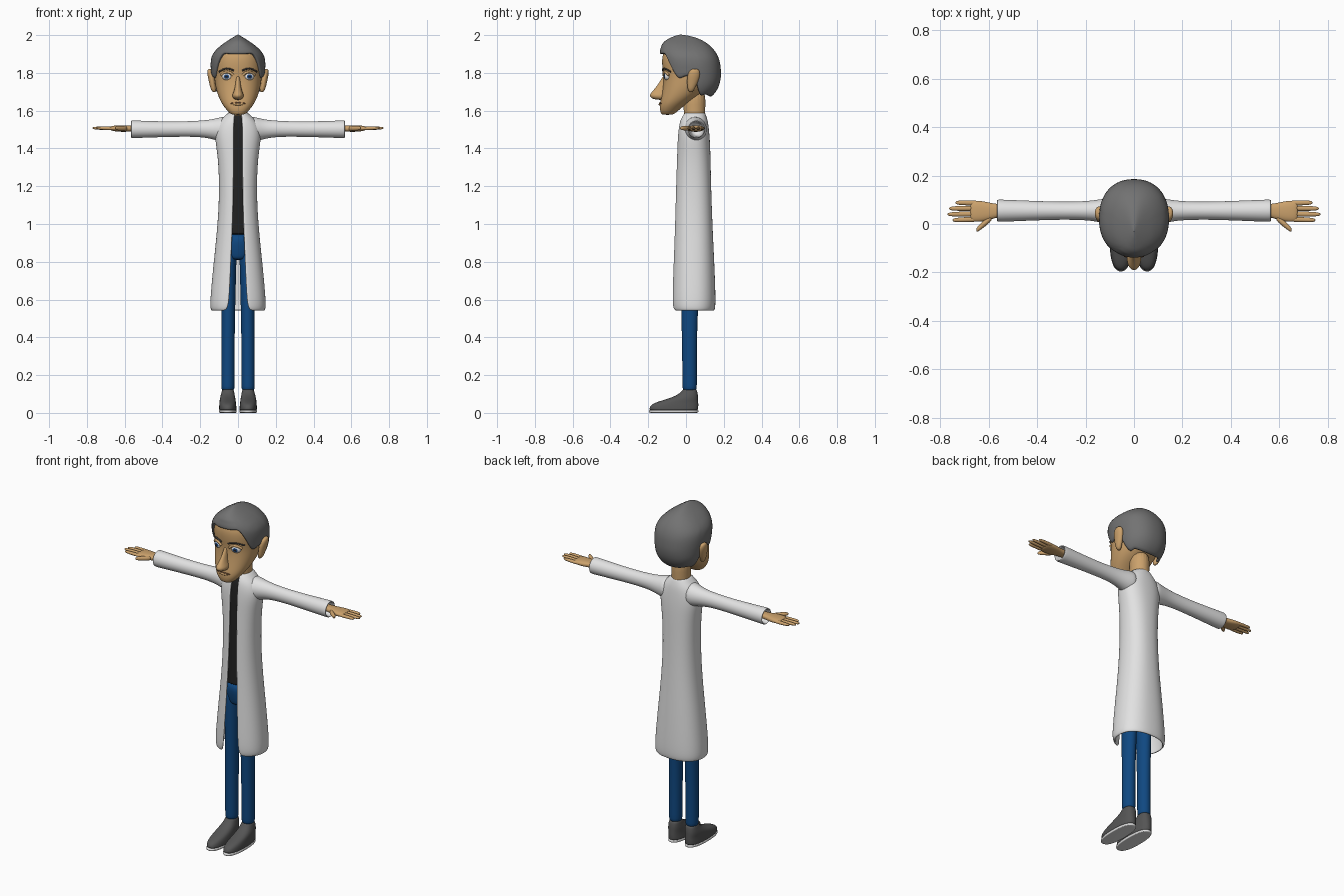
import bpy, bmesh, math
from mathutils import Vector


def material(name, r, g, b):
    m = bpy.data.materials.new(name)
    m.diffuse_color = (r, g, b, 1)
    return m


SKIN = material("skin", 0.60, 0.36, 0.15)
HAIR = material("grey_hair", 0.17, 0.17, 0.17)
COAT = material("white_coat", 0.76, 0.76, 0.76)
SHIRT = material("black_shirt", 0.015, 0.015, 0.015)
JEANS = material("blue_jeans", 0.005, 0.065, 0.22)
SHOE = material("dark_grey_shoe", 0.09, 0.09, 0.09)
WHITE = material("eye_white", 0.8, 0.8, 0.8)
IRIS = material("blue_iris", 0.01, 0.06, 0.22)
BROW = material("dark_brow", 0.06, 0.055, 0.05)
LIP = material("lip_line", 0.28, 0.13, 0.06)


def interp(table, t):
    """Linear lookup in rows of (t, values...)."""
    if t <= table[0][0]:
        return table[0][1:]
    for p, q in zip(table, table[1:]):
        if t <= q[0]:
            f = (t - p[0]) / (q[0] - p[0])
            return [u + (v - u) * f for u, v in zip(p[1:], q[1:])]
    return table[-1][1:]


def oval(th, a0, a1, b0, b1, p):
    """Point on a superellipse; th = 0 lies at b0."""
    s, c = math.sin(th), -math.cos(th)
    f = lambda v: math.copysign(abs(v) ** (2 / p), v)
    return ((a0 + a1) / 2 + (a1 - a0) / 2 * f(s), (b0 + b1) / 2 + (b1 - b0) / 2 * f(c))


def surface(name, rows, mat, closed=True, mirror=False, solid=0.0, sub=2):
    """Skin a list of point rows into a smooth object."""
    bm = bmesh.new()
    vs = [[bm.verts.new(p) for p in r] for r in rows]
    n = len(rows[0])
    for lo, hi in zip(vs, vs[1:]):
        for i in range(n if closed else n - 1):
            k = (i + 1) % n
            bm.faces.new((lo[i], lo[k], hi[k], hi[i]))
    if closed and not solid:
        bm.faces.new(vs[0][::-1])
        bm.faces.new(vs[-1])
        bmesh.ops.recalc_face_normals(bm, faces=bm.faces)
    bmesh.ops.remove_doubles(bm, verts=bm.verts, dist=0.00005)
    me = bpy.data.meshes.new(name)
    bm.to_mesh(me)
    bm.free()
    me.materials.append(mat)
    for f in me.polygons:
        f.use_smooth = True
    ob = bpy.data.objects.new(name, me)
    bpy.context.collection.objects.link(ob)
    if mirror:
        ob.modifiers.new("mirror", 'MIRROR').use_mirror_merge = False
    if solid:
        s = ob.modifiers.new("thickness", 'SOLIDIFY')
        s.thickness, s.offset = solid, -1
    if sub:
        m = ob.modifiers.new("smooth", 'SUBSURF')
        m.levels = m.render_levels = sub
    return ob


def loft(name, rings, mat, axis='z', p=2.0, n=20, **kw):
    """Rings of (t, a0, a1, b0, b1): along z a=x b=y, along x a=y b=z."""
    rows = []
    for t, *e in rings:
        pts = [oval(2 * math.pi * i / n, *e, p) for i in range(n)]
        rows.append([(a, b, t) if axis == 'z' else (t, a, b) for a, b in pts])
    return surface(name, rows, mat, **kw)


def upright(table):
    """(z, half width, y front, y back) -> centred rings."""
    return [(z, -w, w, f, b) for z, w, f, b in table]


# Head, nose, ears and neck
HEAD = [(1.578, .025, -.122, -.075), (1.583, .042, -.133, -.06), (1.61, .066, -.14, -.03),
        (1.64, .088, -.138, .01), (1.68, .107, -.13, .07), (1.73, .121, -.122, .12),
        (1.78, .127, -.118, .145), (1.82, .13, -.126, .15), (1.88, .128, -.13, .145),
        (1.92, .105, -.115, .12), (1.95, .06, -.085, .07), (1.96, .02, -.05, .02)]
loft("head", upright(HEAD), SKIN, p=2.2, n=24)
loft("nose", upright([(1.785, .008, -.122, -.09), (1.765, .012, -.132, -.09), (1.73, .015, -.155, -.09),
                      (1.70, .023, -.181, -.09), (1.682, .032, -.196, -.09), (1.665, .027, -.185, -.09),
                      (1.657, .012, -.155, -.1)]), SKIN, n=16)
loft("ear", [(1.697, .118, .132, .018, .032), (1.71, .115, .145, .008, .045), (1.75, .118, .154, .004, .064),
             (1.79, .122, .163, .006, .077), (1.813, .128, .163, .018, .072), (1.822, .138, .156, .035, .06)],
     SKIN, n=12, mirror=True)
loft("neck", upright([(1.52, .055, -.01, .105), (1.60, .048, -.012, .1), (1.72, .06, -.02, .11)]), SKIN)


def face_y(x, z):
    w, f, b = interp(HEAD, z)
    return (f + b) / 2 - (b - f) / 2 * max(0, 1 - (abs(x) / w) ** 2.2) ** (1 / 2.2)


# Eyes: white, iris and pupil chosen by angle from the viewing axis
for side in (-1, 1):
    bm = bmesh.new()
    bmesh.ops.create_uvsphere(bm, u_segments=28, v_segments=24, radius=1)
    for f in bm.faces:
        ang = math.degrees(f.calc_center_median().angle(Vector((0, 0, 1))))
        f.material_index = 2 if ang < 14 else 1 if ang < 30 else 0
        f.smooth = True
    me = bpy.data.meshes.new("eye")
    bm.to_mesh(me)
    bm.free()
    for m in (WHITE, IRIS, SHIRT):
        me.materials.append(m)
    eye = bpy.data.objects.new("eye", me)
    bpy.context.collection.objects.link(eye)
    eye.location = (side * .056, face_y(.056, 1.78) + .012, 1.781)
    eye.rotation_euler = (math.pi / 2, 0, side * .25)
    eye.scale = (.029, .022, .022)


def strip(name, pts, mat, r):
    """Thin tube lying on the face."""
    cu = bpy.data.curves.new(name, 'CURVE')
    cu.dimensions, cu.bevel_depth, cu.bevel_resolution = '3D', r, 2
    cu.use_fill_caps = True
    sp = cu.splines.new('POLY')
    sp.points.add(len(pts) - 1)
    for q, (x, z) in zip(sp.points, pts):
        q.co = (x, face_y(x, z) - .001, z, 1)
    cu.materials.append(mat)
    bpy.context.collection.objects.link(bpy.data.objects.new(name, cu))


# Eyebrows, upper eyelids and mouth
for s in (-1, 1):
    strip("eyebrow", [(s * x, z) for x, z in ((.022, 1.812), (.04, 1.82), (.06, 1.823), (.08, 1.818), (.1, 1.806))], BROW, .0045)
    strip("eyelid", [(s * x, z) for x, z in ((.026, 1.788), (.04, 1.801), (.056, 1.805), (.072, 1.802), (.088, 1.787))], SKIN, .007)
strip("mouth", [(x / 100, 1.643 - abs(x) * .0012) for x in (-4, -3, -2, -1, 0, 1, 2, 3, 4)], LIP, .003)
strip("lower_lip", [(x / 100, 1.633 + abs(x) * .001) for x in (-2.5, -1.5, 0, 1.5, 2.5)], SKIN, .006)

# Hair: cap whose lower edge follows a hairline, rising to a ridge
CAP = [(1.66, .095, -.06, .125), (1.70, .122, -.09, .16), (1.74, .135, -.11, .18), (1.79, .142, -.125, .187),
       (1.85, .146, -.135, .182), (1.89, .14, -.14, .17), (1.92, .12, -.138, .152), (1.95, .086, -.128, .122),
       (1.97, .056, -.112, .092), (1.985, .032, -.085, .06), (1.997, .012, -.055, .015), (2.003, 0, -.03, -.03)]
LINE = [(-.14, 1.90), (-.105, 1.905), (-.085, 1.845), (-.06, 1.785), (-.045, 1.765), (0, 1.785), (.035, 1.78),
        (.06, 1.70), (.09, 1.67), (.125, 1.682), (.19, 1.667)]
N, M = 56, 16
rows = []
for j in range(M + 1):
    row = []
    for i in range(N):
        th = 2 * math.pi * i / N
        zb = interp(LINE, .025 - .163 * math.cos(th))[0]
        z = zb + (2.003 - zb) * math.sin(j / M * math.pi / 2)
        w, f, b = interp(CAP, z)
        row.append((*oval(th, -w, w, f, b, 2.25), z))
    rows.append(row)
surface("hair", rows, HAIR, solid=.018, sub=1)

# Coat body: open down the front; last value is the half width of the opening
BODY = [(.54, .142, -.07, .15, .068), (.56, .148, -.077, .156, .053), (.62, .146, -.078, .157, .046),
        (.80, .129, -.07, .15, .038), (1.0, .107, -.062, .14, .03), (1.2, .098, -.056, .133, .025),
        (1.36, .107, -.05, .13, .024), (1.44, .121, -.047, .127, .024), (1.50, .122, -.042, .122, .023),
        (1.545, .1, -.034, .116, .022), (1.57, .072, -.022, .108, .02), (1.592, .05, -.008, .1, .018)]
rows = []
for z, w, f, b, g in BODY:
    t0 = math.asin((g / w) ** 1.15)
    rows.append([(*oval(t0 + (2 * math.pi - 2 * t0) * i / 32, -w, w, f, b, 2.3), z) for i in range(33)])
surface("coat_body", rows, COAT, closed=False, solid=.012)

# Sleeves with hollow cuffs
loft("sleeve", [(.055, -.02, .115, 1.43, 1.575), (.10, -.008, .11, 1.438, 1.564), (.14, .008, .102, 1.45, 1.554),
                (.20, .016, .094, 1.461, 1.547), (.30, .018, .092, 1.462, 1.543), (.42, .014, .096, 1.459, 1.544),
                (.555, .008, .102, 1.454, 1.549), (.567, .009, .101, 1.455, 1.548), (.566, .018, .092, 1.464, 1.539),
                (.50, .02, .09, 1.466, 1.537)], COAT, axis='x', mirror=True)

# Hands
loft("palm", [(.49, .032, .082, 1.488, 1.524), (.57, .028, .082, 1.49, 1.522), (.60, .014, .09, 1.487, 1.522),
              (.64, .008, .097, 1.489, 1.522), (.665, .01, .096, 1.493, 1.52), (.678, .018, .09, 1.497, 1.515)],
     SKIN, axis='x', p=2.4, mirror=True)


def digit(name, x0, y0, x1, y1, r):
    rings = []
    for t, k in ((0, .9), (.35, 1), (.7, .92), (.92, .75), (1, .35)):
        y, z = y0 + (y1 - y0) * t, 1.505 + .003 * t
        rings.append((x0 + (x1 - x0) * t, y - r * k, y + r * k, z - r * k * .85, z + r * k * .85))
    loft(name, rings, SKIN, axis='x', n=10, mirror=True)


for y0, y1, tip in ((.087, .088, .738), (.065, .064, .765), (.042, .04, .771), (.02, .016, .75)):
    digit("finger", .64, y0, tip, y1, .0115)
digit("thumb", .585, .03, .652, -.026, .016)

# Shirt inside the coat
shirt = [(z, w - .02, f + .007, b - .016) for z, w, f, b in
         [(t, *interp(BODY, t)[:3]) for t in (.945, .95, 1.0, 1.1, 1.2, 1.36, 1.44, 1.5, 1.545, 1.57, 1.58)]]
loft("shirt", upright(shirt), SHIRT, p=2.3)

# Jeans
loft("hips", upright([(.81, .05, -.025, .075), (.825, .078, -.035, .09), (.88, .085, -.045, .1), (.955, .083, -.05, .1)]), JEANS)
loft("trouser_leg", [(.118, .019, .088, -.018, .057), (.13, .018, .089, -.019, .058), (.35, .018, .088, -.021, .057),
                     (.6, .014, .087, -.027, .065), (.85, .006, .087, -.035, .085), (.88, .01, .08, -.03, .08)],
     JEANS, mirror=True)

# Shoes and soles
loft("shoe", [(.01, .008, .1, -.192, .064), (.02, .007, .101, -.196, .066), (.042, .009, .1, -.19, .067),
              (.058, .011, .098, -.155, .066), (.072, .013, .097, -.105, .065), (.09, .016, .093, -.055, .064),
              (.11, .02, .087, -.026, .061), (.13, .023, .083, -.015, .055)], SHOE, p=2.4, mirror=True)
loft("shoe_sole", [(0, .012, .096, -.19, .06), (.001, .007, .101, -.198, .067), (.014, .006, .102, -.199, .068),
                   (.016, .012, .096, -.19, .06)], COAT, p=2.4, mirror=True)
